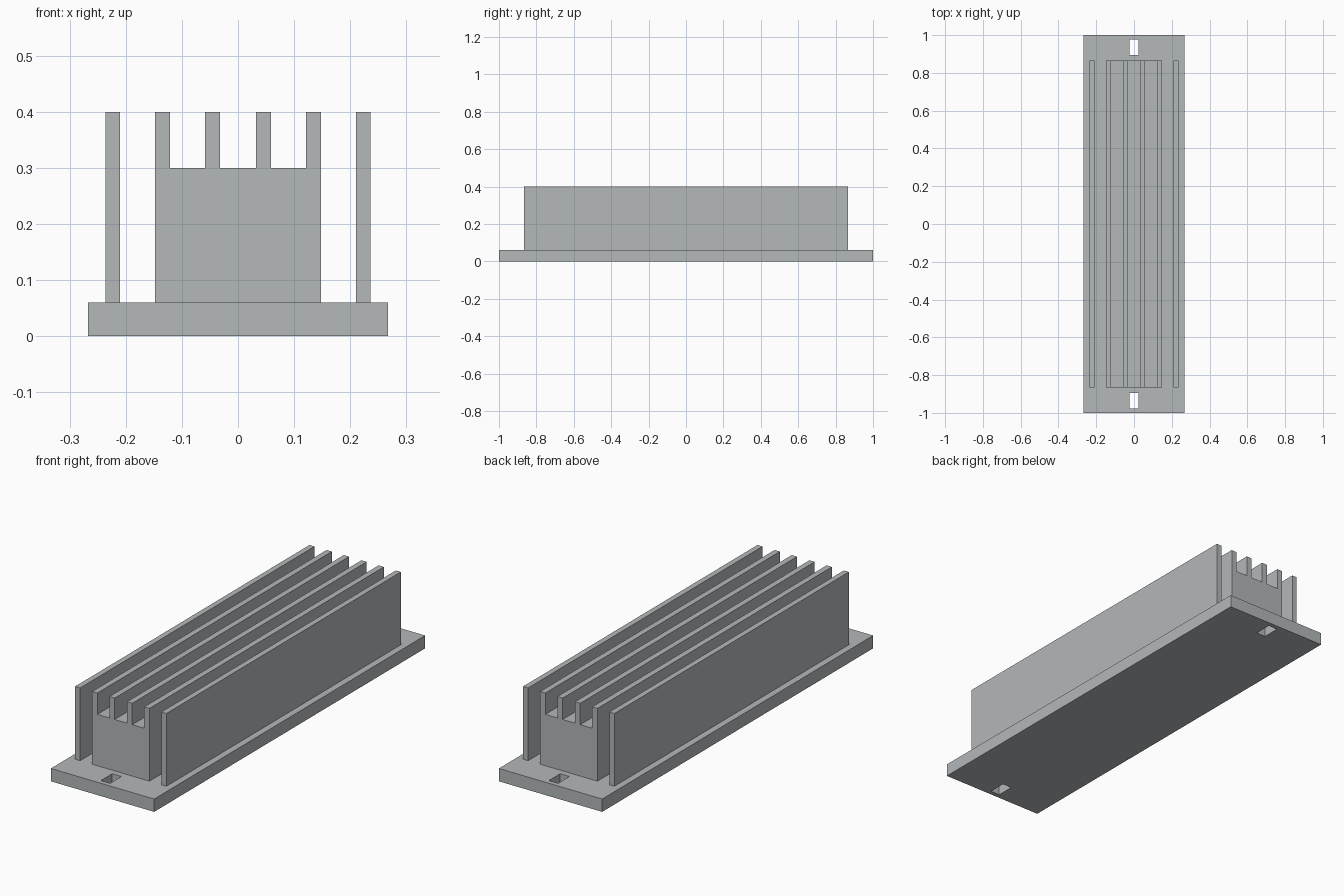
import bpy, bmesh

if "Cube" in bpy.data.objects:
    bpy.data.objects.remove(bpy.data.objects["Cube"])

metal = bpy.data.materials.new("light_grey_metal")
metal.diffuse_color = (0.456, 0.479, 0.491, 1)
metal.use_nodes = True
metal.node_tree.nodes["Principled BSDF"].inputs["Base Color"].default_value = metal.diffuse_color

HALF_LEN = 0.865      # half length of block and fins
BASE_TOP, BLOCK_TOP, FIN_TOP = 0.06, 0.30, 0.40


def extrude(name, points, direction):
    """Extrude a closed flat outline of 3D points along a direction."""
    bm = bmesh.new()
    face = bm.faces.new([bm.verts.new(p) for p in points])
    res = bmesh.ops.extrude_face_region(bm, geom=[face], use_keep_orig=True)
    verts = [v for v in res["geom"] if isinstance(v, bmesh.types.BMVert)]
    bmesh.ops.translate(bm, vec=direction, verts=verts)
    bmesh.ops.recalc_face_normals(bm, faces=bm.faces)
    mesh = bpy.data.meshes.new(name)
    bm.to_mesh(mesh)
    bm.free()
    mesh.materials.append(metal)
    obj = bpy.data.objects.new(name, mesh)
    bpy.context.collection.objects.link(obj)
    return obj


def box(name, x0, x1, y0, y1, z0, z1):
    return extrude(name, [(x0, y0, z0), (x1, y0, z0), (x1, y1, z0), (x0, y1, z0)],
                   (0, 0, z1 - z0))


# Base plate with a through slot near each end
plate = box("base_plate", -0.267, 0.267, -1, 1, 0, BASE_TOP)
for side, y in (("front", -0.936), ("back", 0.936)):
    cutter = box(side + "_slot_cutter", -0.024, 0.024, y - 0.042, y + 0.042, -0.1, 0.2)
    cutter.hide_render = True
    cutter.hide_set(True)
    mod = plate.modifiers.new(side + "_slot", "BOOLEAN")
    mod.operation = "DIFFERENCE"
    mod.solver = "EXACT"
    mod.object = cutter

# Central block with four ribs on top, as one extruded profile
profile = [(-0.148, BASE_TOP)]
for a, b in ((-0.148, -0.121), (-0.059, -0.032), (0.032, 0.059), (0.121, 0.148)):
    if a > -0.148:
        profile.append((a, BLOCK_TOP))
    profile += [(a, FIN_TOP), (b, FIN_TOP)]
    if b < 0.148:
        profile.append((b, BLOCK_TOP))
profile.append((0.148, BASE_TOP))
extrude("ribbed_block", [(x, -HALF_LEN, z) for x, z in profile], (0, 2 * HALF_LEN, 0))

# Free-standing outer fins
for name, x in (("left_fin", -0.223), ("right_fin", 0.223)):
    box(name, x - 0.013, x + 0.013, -HALF_LEN, HALF_LEN, BASE_TOP, FIN_TOP)
